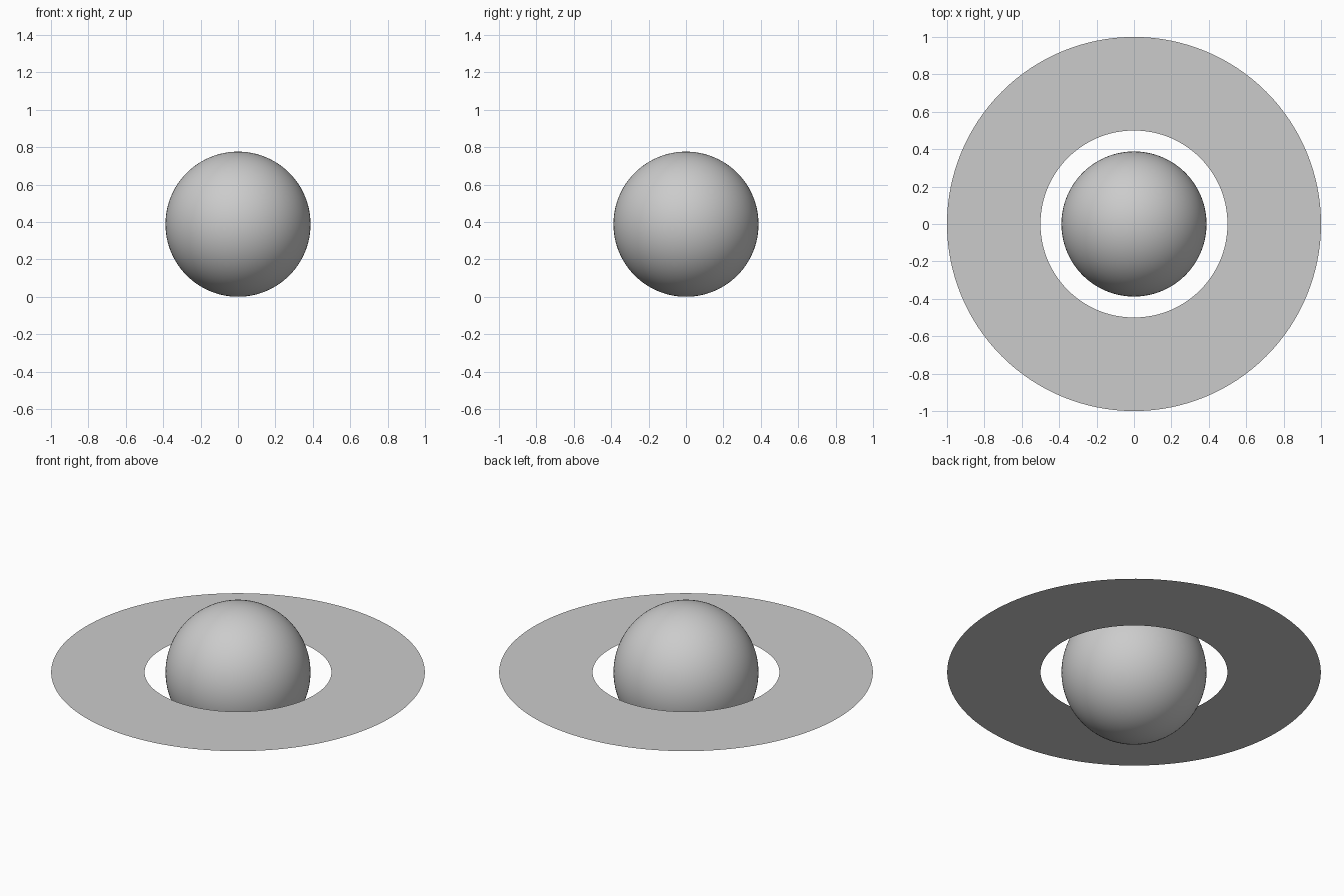
import bpy, bmesh, math

if "Cube" in bpy.data.objects:
    bpy.data.objects.remove(bpy.data.objects["Cube"])

R = 0.388                   # globe radius, also the height of its centre
INNER, OUTER = 0.50, 1.0    # ring radii
SEGMENTS = 128

# Globe
bpy.ops.mesh.primitive_uv_sphere_add(segments=96, ring_count=48, radius=R, location=(0, 0, R))
globe = bpy.context.object
globe.name = "globe"
bpy.ops.object.shade_smooth()

# Flat, single-sided ring around the equator, facing up
bm = bmesh.new()


def circle(radius):
    return [bm.verts.new((radius * math.cos(2 * math.pi * i / SEGMENTS),
                          radius * math.sin(2 * math.pi * i / SEGMENTS), 0))
            for i in range(SEGMENTS)]


inner, outer = circle(INNER), circle(OUTER)
for i in range(SEGMENTS):
    j = (i + 1) % SEGMENTS
    bm.faces.new((inner[i], outer[i], outer[j], inner[j]))

mesh = bpy.data.meshes.new("ring")
bm.to_mesh(mesh)
bm.free()
ring = bpy.data.objects.new("ring", mesh)
ring.location.z = R
bpy.context.collection.objects.link(ring)
